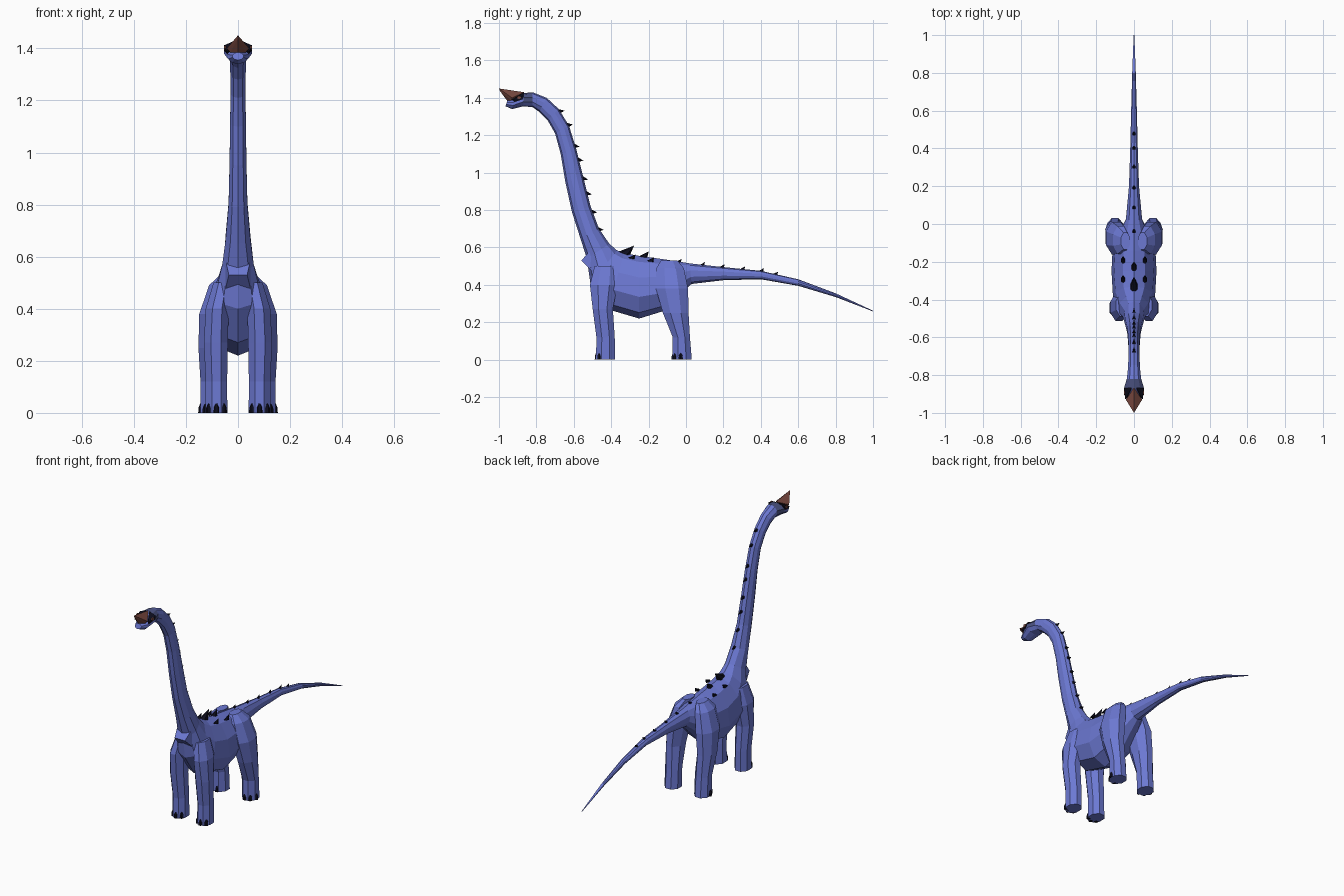
import bpy, bmesh
from math import sin, cos, pi, radians
from mathutils import Vector

if "Cube" in bpy.data.objects:
    bpy.data.objects.remove(bpy.data.objects["Cube"], do_unlink=True)


def material(name, red, green, blue):
    mat = bpy.data.materials.new(name)
    mat.use_nodes = True
    colour = (red, green, blue, 1)
    mat.diffuse_color = colour
    shader = mat.node_tree.nodes["Principled BSDF"]
    shader.inputs["Base Color"].default_value = colour
    shader.inputs["Roughness"].default_value = 0.9
    return mat


blue = material("skin blue", 0.15, 0.19, 0.65)
slate = material("head slate", 0.07, 0.085, 0.22)
black = material("claw black", 0.004, 0.004, 0.012)
brown = material("beak brown", 0.19, 0.065, 0.05)


def finish(name, bm, *mats):
    bmesh.ops.recalc_face_normals(bm, faces=bm.faces[:])
    mesh = bpy.data.meshes.new(name)
    bm.to_mesh(mesh)
    bm.free()
    for mat in mats:
        mesh.materials.append(mat)
    obj = bpy.data.objects.new(name, mesh)
    bpy.context.collection.objects.link(obj)
    return obj


def loft(name, rings, *mats):
    """Skin a list of equal point rings and cap both ends."""
    bm = bmesh.new()
    loops = [[bm.verts.new(p) for p in ring] for ring in rings]
    for a, b in zip(loops, loops[1:]):
        for i in range(len(a)):
            j = (i + 1) % len(a)
            bm.faces.new((a[i], a[j], b[j], b[i]))
    bm.faces.new(loops[0])
    bm.faces.new(loops[-1])
    return finish(name, bm, *mats)


def hull(name, points, mat):
    bm = bmesh.new()
    for p in points:
        bm.verts.new(p)
    result = bmesh.ops.convex_hull(bm, input=bm.verts[:])
    loose = [v for v in bm.verts if not v.link_faces]
    bmesh.ops.delete(bm, geom=loose, context="VERTS")
    return finish(name, bm, mat)


# Spine sections: top y, top z, bottom y, bottom z, half width
head = [(-.955, 1.385, -.965, 1.355, .022), (-.92, 1.395, -.93, 1.34, .04),
        (-.87, 1.425, -.87, 1.355, .056), (-.82, 1.43, -.82, 1.35, .04)]
neck = [(-.745, 1.40, -.785, 1.325, .033), (-.68, 1.34, -.74, 1.28, .031),
        (-.625, 1.25, -.70, 1.21, .03), (-.585, 1.12, -.67, 1.10, .032),
        (-.55, .98, -.645, .95, .034), (-.51, .82, -.61, .79, .038),
        (-.465, .70, -.565, .65, .05)]
torso = [(-.41, .62, -.53, .54, .06), (-.37, .585, -.51, .40, .085),
         (-.33, .57, -.42, .27, .11), (-.25, .555, -.25, .22, .118),
         (-.14, .54, -.12, .26, .112), (-.04, .525, -.04, .34, .075)]
tail = [(.02, .515, .03, .405, .045), (.2, .495, .2, .425, .028),
        (.4, .475, .4, .43, .021), (.6, .43, .6, .395, .016),
        (.8, .355, .8, .335, .01), (1, .262, 1, .258, .002)]
spine = head + neck + torso + tail


def spine_ring(section, sides=10):
    ty, tz, by, bz, width = section
    top, bottom = Vector((0, ty, tz)), Vector((0, by, bz))
    middle, up = (top + bottom) / 2, (top - bottom) / 2
    pear = 0.2 if section in torso else 0
    ring = []
    for k in range(sides):
        a = 2 * pi * k / sides
        side = width * sin(a) * (1 - pear * cos(a))
        ring.append(middle + up * cos(a) + Vector((side, 0, 0)))
    return ring


body = loft("body", [spine_ring(s) for s in spine], blue, slate)
for face in body.data.polygons:
    if -.86 < face.center.y < -.82 and face.center.z > 1.375:
        face.material_index = 1

# Breastbone wedge
hull("breastbone", [(x * s, y, z) for s in (-1, 1) for x, y, z in
     [(.035, -.56, .53), (.045, -.52, .575), (.05, -.5, .47), (.06, -.44, .54)]], blue)

# Legs: height, centre y, centre x, half depth, half width
front_leg = [(0, -.43, .083, .052, .043), (.12, -.43, .083, .05, .042),
             (.27, -.445, .085, .055, .047), (.4, -.44, .08, .075, .045),
             (.5, -.43, .06, .06, .035)]
rear_leg = [(0, -.02, .1, .052, .045), (.12, -.025, .1, .047, .045),
            (.25, -.055, .105, .07, .048), (.38, -.075, .095, .088, .055),
            (.49, -.085, .07, .075, .042), (.53, -.09, .045, .045, .025)]


def leg(name, sections, side, toe_angles):
    rings = []
    for z, cy, cx, ry, rx in sections:
        turns = [2 * pi * (k + .5) / 8 for k in range(8)]
        rings.append([(side * (cx + 1.06 * rx * cos(a)), cy + 1.06 * ry * sin(a), z)
                      for a in turns])
    loft(name, rings, blue)
    # Toenails around the sole
    z, cy, cx, ry, rx = sections[0]
    for n, degrees in enumerate(toe_angles):
        a = radians(degrees)
        x, y = cx + rx * .9 * sin(a), cy - ry * .9 * cos(a)
        points = []
        for k in range(6):
            t = 2 * pi * k / 6
            for height, r in ((0, .013), (.02, .012), (.036, .005)):
                points.append((side * (x + r * cos(t)), y + r * sin(t), height))
        hull(f"{name}_toenail_{n + 1}", points, black)


for side, label in ((1, "left"), (-1, "right")):
    leg(f"front_leg_{label}", front_leg, side, (-45, 0, 45))
    leg(f"rear_leg_{label}", rear_leg, side, (-10, 35, 80))


def ridge(y):
    """Point on the top line and its backward direction."""
    for a, b in zip(spine, spine[1:]):
        if a[0] <= y <= b[0]:
            start, end = Vector((0, *a[:2])), Vector((0, *b[:2]))
            return start.lerp(end, (y - a[0]) / (b[0] - a[0])), (end - start).normalized()


def spike(name, y, radius, height, x=0, sink=0):
    base, back = ridge(y)
    across = Vector((1, 0, 0))
    out = across.cross(back)
    base = base + across * x - out * (sink + .004)
    points = [base + back * radius * cos(2 * pi * k / 6)
              + across * radius * .65 * sin(2 * pi * k / 6) for k in range(6)]
    points.append(base + out * height + back * radius * 1.1)
    hull(name, points, black)


# Spikes down the neck, back and tail
for n, y in enumerate((-.675, -.63, -.593, -.573, -.548, -.528, -.5, -.465)):
    spike(f"neck_spike_{n + 1}", y, .013, .026)
for n, y in enumerate((-.04, .085, .19, .3, .4, .475)):
    spike(f"tail_spike_{n + 1}", y, .013, .02)
spike("shoulder_spike", -.33, .032, .06)
spike("back_spike", -.23, .024, .034)
for side, label in ((1, "left"), (-1, "right")):
    spike(f"front_side_spike_{label}", -.29, .018, .026, side * .058, .018)
    spike(f"rear_side_spike_{label}", -.19, .018, .026, side * .058, .018)

# Beak, dark face patches and eyes
hull("beak", [(0, -1, 1.45), (0, -.995, 1.437), (0, -.955, 1.383), (0, -.93, 1.428),
              (0, -.865, 1.43), (.043, -.93, 1.4), (-.043, -.93, 1.4),
              (.03, -.935, 1.385), (-.03, -.935, 1.385)], brown)
for side, label in ((1, "left"), (-1, "right")):
    hull(f"face_patch_{label}", [(side * x, y, z) for x, y, z in
         [(.053, -.868, 1.412), (.046, -.93, 1.39), (.012, -.866, 1.43),
          (.054, -.872, 1.392), (.042, -.915, 1.378), (.02, -.9, 1.39)]], black)
    hull(f"eye_{label}", [(side * x, -.893 + .012 * cos(k * pi / 3),
                           1.402 + .009 * sin(k * pi / 3))
                          for k in range(6) for x in (.047, .054)], brown)
